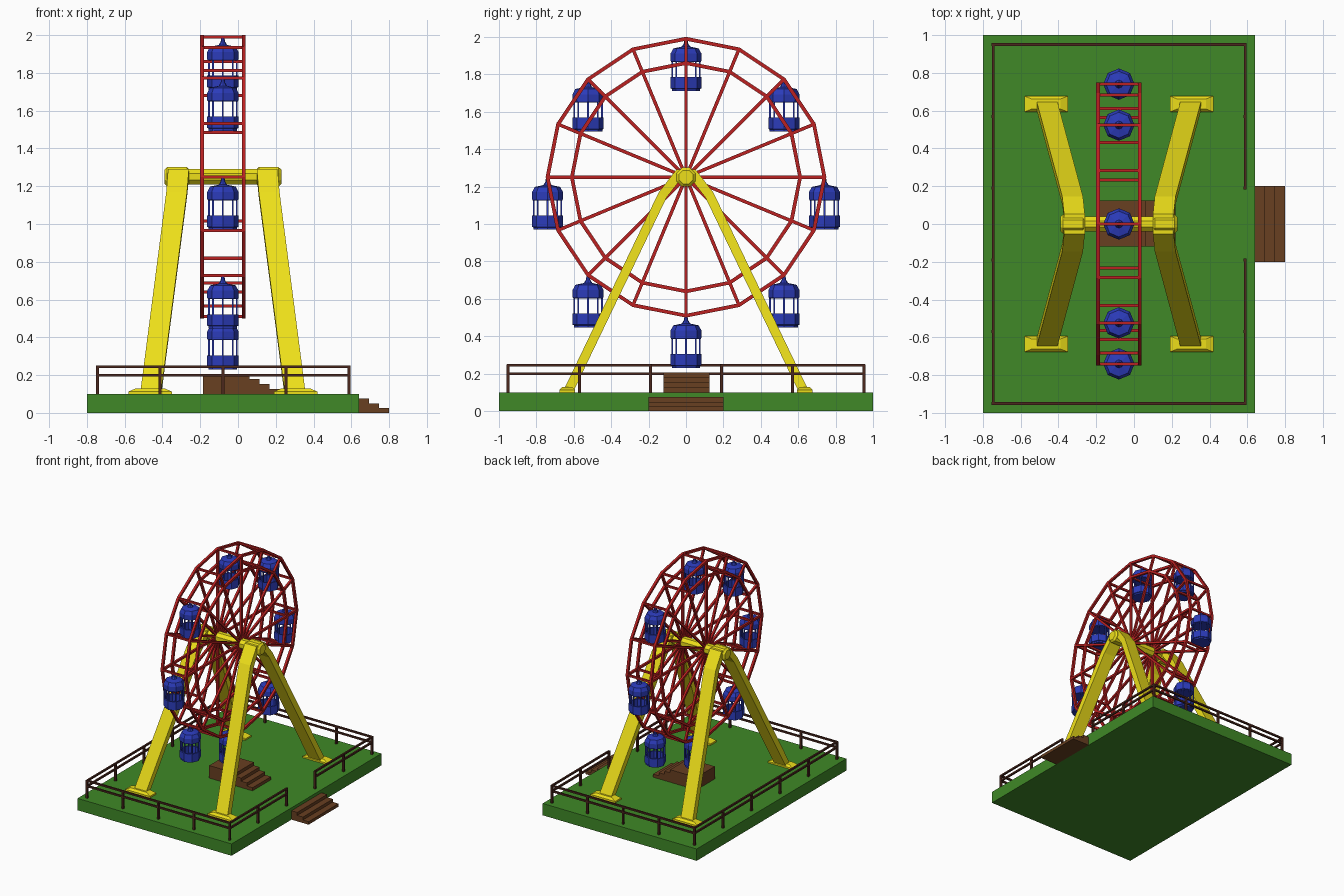
import bpy, bmesh, math
from mathutils import Vector, Matrix

if "Cube" in bpy.data.objects:
    bpy.data.objects.remove(bpy.data.objects["Cube"])

CX, CZ, R, RI = -0.08, 1.25, 0.74, 0.61    # wheel axis and ring radii


def mat(name, rgb):
    m = bpy.data.materials.new(name)
    m.diffuse_color = (*rgb, 1)
    m.use_nodes = True
    m.node_tree.nodes["Principled BSDF"].inputs["Base Color"].default_value = m.diffuse_color
    return m


GREEN = mat("green", (0.05, 0.25, 0.02))
YELLOW = mat("yellow", (0.85, 0.74, 0.01))
RED = mat("red", (0.5, 0.015, 0.015))
BLUE = mat("blue", (0.025, 0.045, 0.5))
BROWN = mat("brown", (0.14, 0.05, 0.015))
DARK = mat("dark_brown", (0.07, 0.02, 0.012))


def finish(name, bm, material):
    bmesh.ops.recalc_face_normals(bm, faces=bm.faces[:])
    me = bpy.data.meshes.new(name)
    bm.to_mesh(me)
    bm.free()
    me.materials.append(material)
    ob = bpy.data.objects.new(name, me)
    bpy.context.collection.objects.link(ob)
    return ob


def box(bm, lo, hi):
    lo, hi = Vector(lo), Vector(hi)
    m = Matrix.Translation((lo + hi) / 2) @ Matrix.Diagonal((*(hi - lo), 1))
    return bmesh.ops.create_cube(bm, size=1, matrix=m)["verts"]


def bar(bm, p, q, t):
    """Square bar of thickness t between two points."""
    p, q = Vector(p), Vector(q)
    d = (q - p).normalized()
    side = Vector((1, 0, 0)) if abs(d.x) < 0.9 else Vector((0, 1, 0))
    other = d.cross(side).normalized()
    side = other.cross(d)
    rot = Matrix((side, other, d)).transposed().to_4x4()
    m = Matrix.Translation((p + q) / 2) @ rot @ Matrix.Diagonal((t, t, (q - p).length, 1))
    bmesh.ops.create_cube(bm, size=1, matrix=m)


def loft(bm, rings, caps=True):
    """Skin a list of equal-length point loops."""
    loops = [[bm.verts.new(p) for p in ring] for ring in rings]
    for a, b in zip(loops, loops[1:]):
        for i in range(len(a)):
            j = (i + 1) % len(a)
            bm.faces.new((a[i], a[j], b[j], b[i]))
    if caps:
        bm.faces.new(loops[0])
        bm.faces.new(loops[-1])


def octagon(r, z):
    return [(r * math.cos(k * math.pi / 4), r * math.sin(k * math.pi / 4), z) for k in range(8)]


def rim(x, r, k, n=16):
    a = 2 * math.pi * k / n
    return Vector((x, r * math.sin(a), CZ + r * math.cos(a)))


# Ground slab
bm = bmesh.new()
box(bm, (-0.8, -1, 0), (0.64, 1, 0.1))
finish("base_slab", bm, GREEN)

# Entrance steps and boarding platform
bm = bmesh.new()
for k in range(3):
    box(bm, (0.64, -0.2, 0.025 * k), (0.80 - 0.053 * k, 0.2, 0.025 * (k + 1)))
finish("entrance_steps", bm, BROWN)
bm = bmesh.new()
for k in range(4):
    box(bm, (-0.185, -0.12, 0.1 + 0.0265 * k), (0.22 - 0.053 * k, 0.125, 0.1 + 0.0265 * (k + 1)))
finish("boarding_platform", bm, BROWN)

# Fence with a gap at the entrance
bm = bmesh.new()
X0, X1, Y = -0.745, 0.588, 0.95
xs = [X0 + (X1 - X0) * k / 4 for k in range(5)]
ys = [-Y + 0.38 * k for k in range(6)]
posts = {(x, s * Y) for x in xs for s in (-1, 1)} | {(x, y) for x in (X0, X1) for y in ys[1:-1]}
for x, y in sorted(posts):
    bar(bm, (x, y, 0.1), (x, y, 0.25), 0.016)
for z in (0.2, 0.245):
    for s in (-1, 1):
        bar(bm, (X0, s * Y, z), (X1, s * Y, z), 0.014)
        bar(bm, (X1, s * Y, z), (X1, s * 0.19, z), 0.014)
    bar(bm, (X0, -Y, z), (X0, Y, z), 0.014)
finish("fence", bm, DARK)

# Two bent support frames with feet
half = [(0.04, 1.265), (0.125, 1.155), (0.625, 0.115)]
path = [Vector((-y, z)) for y, z in reversed(half)] + [Vector(p) for p in half]
centre = [0.38, 0.245, 0.235, 0.235, 0.245, 0.38]
for s, name in ((-1, "left"), (1, "right")):
    bm = bmesh.new()
    rings = []
    for i, p in enumerate(path):
        d1 = (p - path[i - 1]).normalized() if i else None
        d2 = (path[i + 1] - p).normalized() if i < len(path) - 1 else None
        d1, d2 = d1 or d2, d2 or d1
        t = (d1 + d2).normalized()
        n = Vector((-t.y, t.x)) * 0.025 / t.dot(d1)
        x = CX + s * centre[i]
        rings.append([(x + u * 0.055, p.x + v * n.x, p.y + v * n.y)
                      for u, v in ((-1, -1), (1, -1), (1, 1), (-1, 1))])
    loft(bm, rings)
    finish(name + "_support_frame", bm, YELLOW)
    bm = bmesh.new()
    for y in (-0.635, 0.635):
        def rect(a, b, z):
            return [(CX + s * 0.385 + u * a, y + v * b, z)
                    for u, v in ((-1, -1), (1, -1), (1, 1), (-1, 1))]
        loft(bm, [rect(0.115, 0.042, 0.1), rect(0.115, 0.042, 0.113), rect(0.075, 0.026, 0.13)])
    finish(name + "_feet", bm, YELLOW)

# Axle with thicker chamfered ends
bm = bmesh.new()
profile = [(-0.31, 0.04), (-0.295, 0.055), (-0.19, 0.055), (-0.18, 0.044),
           (0.18, 0.044), (0.19, 0.055), (0.295, 0.055), (0.31, 0.04)]
loft(bm, [[rim(CX + x, r, k + 0.5, 8) for k in range(8)] for x, r in profile])
finish("axle", bm, YELLOW)

# Wheel rings, spokes and cross bars
bm = bmesh.new()
for x in (-0.19, 0.03):
    for r in (R, RI):
        rings = [[rim(x + dx, r + dr, k) for k in range(16)]
                 for dx, dr in ((-0.01, -0.01), (0.01, -0.01), (0.01, 0.01), (-0.01, 0.01), (-0.01, -0.01))]
        loft(bm, rings, caps=False)
bmesh.ops.remove_doubles(bm, verts=bm.verts[:], dist=1e-5)
finish("wheel_rings", bm, RED)
bm = bmesh.new()
for k in range(16):
    for x in (-0.19, 0.03):
        bar(bm, rim(x, 0.03, k), rim(x, R, k), 0.018)
    for r in (R, RI):
        bar(bm, rim(-0.19, r, k), rim(0.03, r, k), 0.016)
finish("wheel_spokes", bm, RED)

# Cabin: roof with hanger, corner posts and open tub, hung at eight rim points
bm = bmesh.new()
loft(bm, [octagon(r, z) for r, z in
          ((0.078, -0.125), (0.083, -0.118), (0.083, -0.08), (0.068, -0.052), (0.022, -0.042),
           (0.012, -0.025), (0.007, 0.005))])
for x, y, z in octagon(0.074, 0):
    bar(bm, (x, y, -0.21), (x, y, -0.12), 0.009)
loft(bm, [octagon(r, z) for r, z in
          ((0.076, -0.28), (0.076, -0.268), (0.083, -0.265), (0.083, -0.205),
           (0.07, -0.205), (0.07, -0.265))])
cabin = finish("cabin_1", bm, BLUE)
for k in range(8):
    ob = cabin if k == 0 else bpy.data.objects.new(f"cabin_{k + 1}", cabin.data)
    if k:
        bpy.context.collection.objects.link(ob)
    ob.location = rim(CX, R, k, 8)
